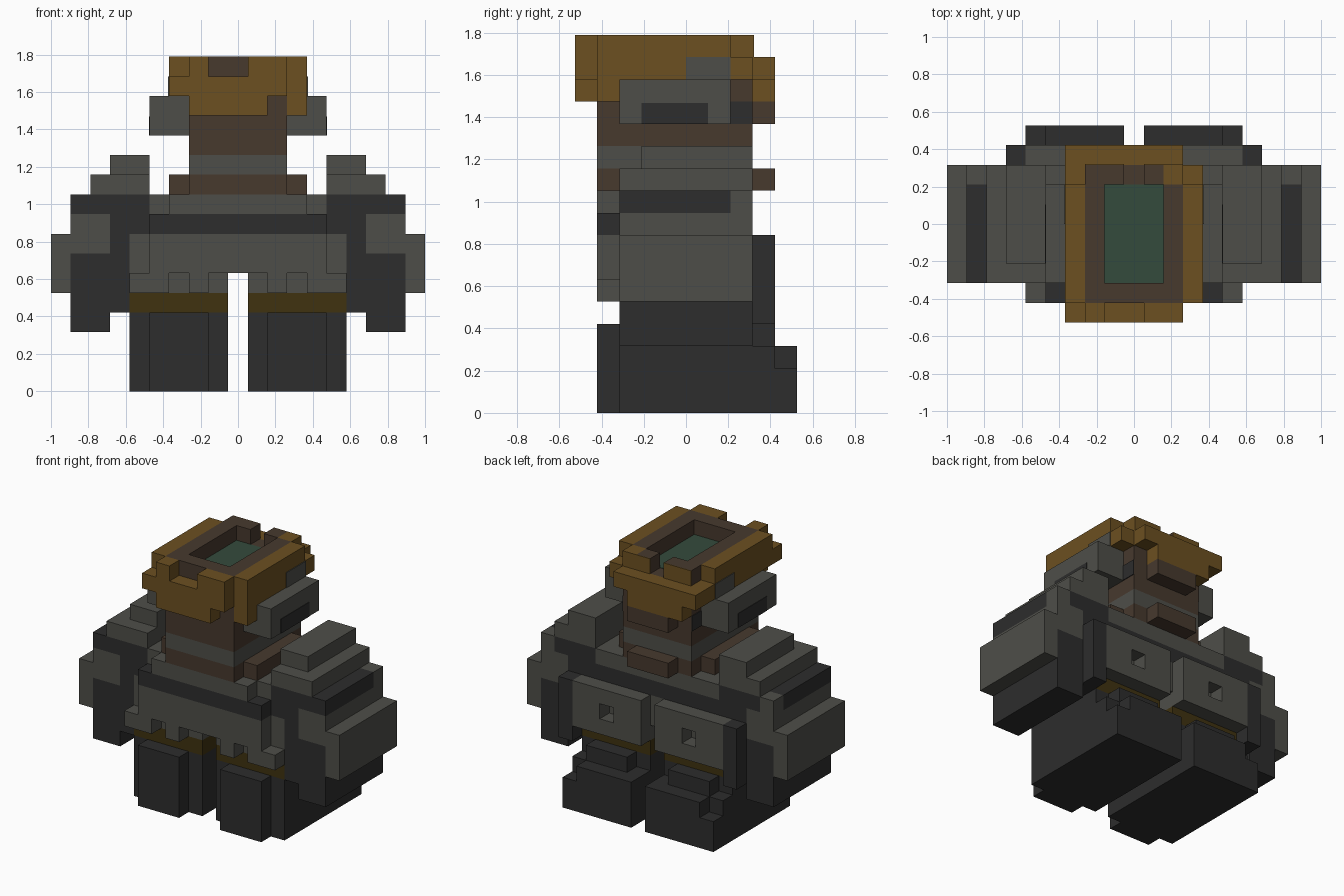
import bpy, bmesh

if "Cube" in bpy.data.objects:
    bpy.data.objects.remove(bpy.data.objects["Cube"], do_unlink=True)

U = 2 / 19  # size of one block


def material(name, rgb):
    m = bpy.data.materials.new(name)
    m.use_nodes = True
    m.diffuse_color = (*rgb, 1)
    m.node_tree.nodes["Principled BSDF"].inputs["Base Color"].default_value = (*rgb, 1)
    return m


grey = material("stone_grey", (0.076, 0.076, 0.066))
dark = material("charcoal", (0.026, 0.026, 0.026))
gold = material("dull_gold", (0.150, 0.080, 0.015))
brown = material("dark_brown", (0.063, 0.041, 0.027))
olive = material("dark_olive", (0.050, 0.032, 0.005))
green = material("deep_green", (0.034, 0.070, 0.045))


def part(name, mat, boxes, mirror=False):
    """Blocks given as (x0, x1, y0, y1, z0, z1) in block units."""
    bm = bmesh.new()
    for x0, x1, y0, y1, z0, z1 in boxes:
        for side in ((1, -1) if mirror else (1,)):
            verts = bmesh.ops.create_cube(bm, size=1)["verts"]
            for v in verts:
                v.co.x = side * ((x0 + x1) / 2 + v.co.x * (x1 - x0)) * U
                v.co.y = ((y0 + y1) / 2 + v.co.y * (y1 - y0)) * U
                v.co.z = ((z0 + z1) / 2 + v.co.z * (z1 - z0)) * U
    bmesh.ops.recalc_face_normals(bm, faces=bm.faces)
    mesh = bpy.data.meshes.new(name)
    bm.to_mesh(mesh)
    bm.free()
    mesh.materials.append(mat)
    ob = bpy.data.objects.new(name, mesh)
    bpy.context.collection.objects.link(ob)
    return ob


# Legs and feet
part("legs", dark, [(0.5, 5.5, -3, 3, 0, 4)], True)
part("toe_caps", dark, [(1.5, 4.5, -4, -3, 0, 4)], True)
part("heels", dark, [(0.5, 5.5, 3, 5, 0, 2), (0.5, 5.5, 3, 4, 2, 3),
                     (0.5, 4.5, 4, 5, 2, 3), (1.5, 4.5, 3, 4, 3, 4)], True)
part("thigh_bands", olive, [(0.5, 5.5, -3, 3, 4, 5)], True)

# Torso core
part("hips", grey, [(0.5, 5.5, -3, 3, 5, 6)], True)
part("torso", grey, [(-5.5, 5.5, -3, 3, 6, 8)])
part("chest_band", dark, [(-5.5, 5.5, -3, 3, 8, 9)])
part("upper_chest", grey, [(-4.5, 4.5, -3, 3, 9, 10)])

# Front plate with a toothed hem
part("front_plate", grey, [(-4.5, 4.5, -4, -3, 6, 8), (-3.5, 3.5, -4, -3, 9, 10)])
part("front_band", dark, [(-4.5, 4.5, -4, -3, 8, 9)])
part("front_hem_teeth", grey, [(1.5, 2.5, -4, -3, 5, 6), (3.5, 5.5, -4, -3, 5, 6)], True)

# Back plate with square holes and a centre slit
part("back_plate", grey, [(0.5, 5.5, 3, 4, 7, 8), (0.5, 2.5, 3, 4, 6, 7),
                          (3.5, 5.5, 3, 4, 6, 7), (0.5, 5.5, 3, 4, 5, 6)], True)

# Arms
part("inner_arms", dark, [(5.5, 6.5, -3, 3, 4, 9), (5.5, 6.5, 3, 4, 4, 8)], True)
part("forearms", dark, [(6.5, 8.5, -3, 3, 3, 7)], True)
part("upper_arms", grey, [(6.5, 8.5, -3, 3, 7, 9)], True)
part("elbow_guards", grey, [(8.5, 9.5, -3, 3, 5, 8)], True)
part("shoulder_bands", dark, [(4.5, 8.5, -3, 2, 9, 10), (4.5, 7.5, 2, 3, 9, 10)], True)
part("shoulder_back_corners", grey, [(7.5, 8.5, 2, 3, 9, 10)], True)
part("shoulder_pads", grey, [(4.5, 7.5, -3, 3, 10, 11), (4.5, 6.5, -2, 3, 11, 12)], True)

# Neck and collar
part("collar", brown, [(-2.5, 2.5, -4, 3, 10, 11), (-3.5, 3.5, -3, 2, 10, 11),
                       (-1.5, 1.5, 3, 4, 10, 11)])
part("neck_ring", grey, [(-2.5, 2.5, -4, 3, 11, 12)])
part("head", brown, [(-2.5, 2.5, -4, 3, 12, 16), (-1.5, 1.5, 3, 4, 13, 14)])

# Open crown: brown rim around a green floor
part("crown_rim", brown, [(-2.5, 2.5, -4, -3, 16, 17),
                          (-2.5, -1.5, -3, 2, 16, 17), (1.5, 2.5, -3, 2, 16, 17),
                          (-2.5, -0.5, 2, 3, 16, 17), (0.5, 1.5, 2, 3, 16, 17)])
part("crown_floor", green, [(-1.5, 1.5, -3, 2, 16, 16.03)])

# Gold headband
part("headband_sides", gold, [(2.5, 3.5, -4, 2, 15, 17), (2.5, 3.5, 2, 3, 15, 16)], True)
part("headband_side_drop", gold, [(2.5, 3.5, -4, -3, 14, 15)])
part("headband_front", gold, [(-3.5, -2.5, -5, -4, 15, 16), (-2.5, 1.5, -5, -4, 14, 16),
                              (1.5, 2.5, -5, -4, 15, 16), (-2.5, -1.5, -5, -4, 16, 17),
                              (0.5, 2.5, -5, -4, 16, 17)])
part("headband_back", gold, [(-3.5, 2.5, 3, 4, 15, 16), (-2.5, 1.5, 3, 4, 14, 15),
                             (1.5, 2.5, 2, 3, 16, 17),
                             (-2.5, -0.5, 3, 3.05, 16, 17), (0.5, 2.5, 3, 3.05, 16, 17)])

# Ear pieces
part("ear_pieces", grey, [(2.5, 4.5, -3, 2, 13, 15)], True)
part("ear_top_plates", grey, [(3.5, 3.55, 0, 2, 15, 16)], True)
part("ear_insets", dark, [(4.5, 4.53, -2, 1, 13, 13.95)], True)
part("neck_side_marks", dark, [(2.5, 2.55, 2, 3, 13, 14)], True)
